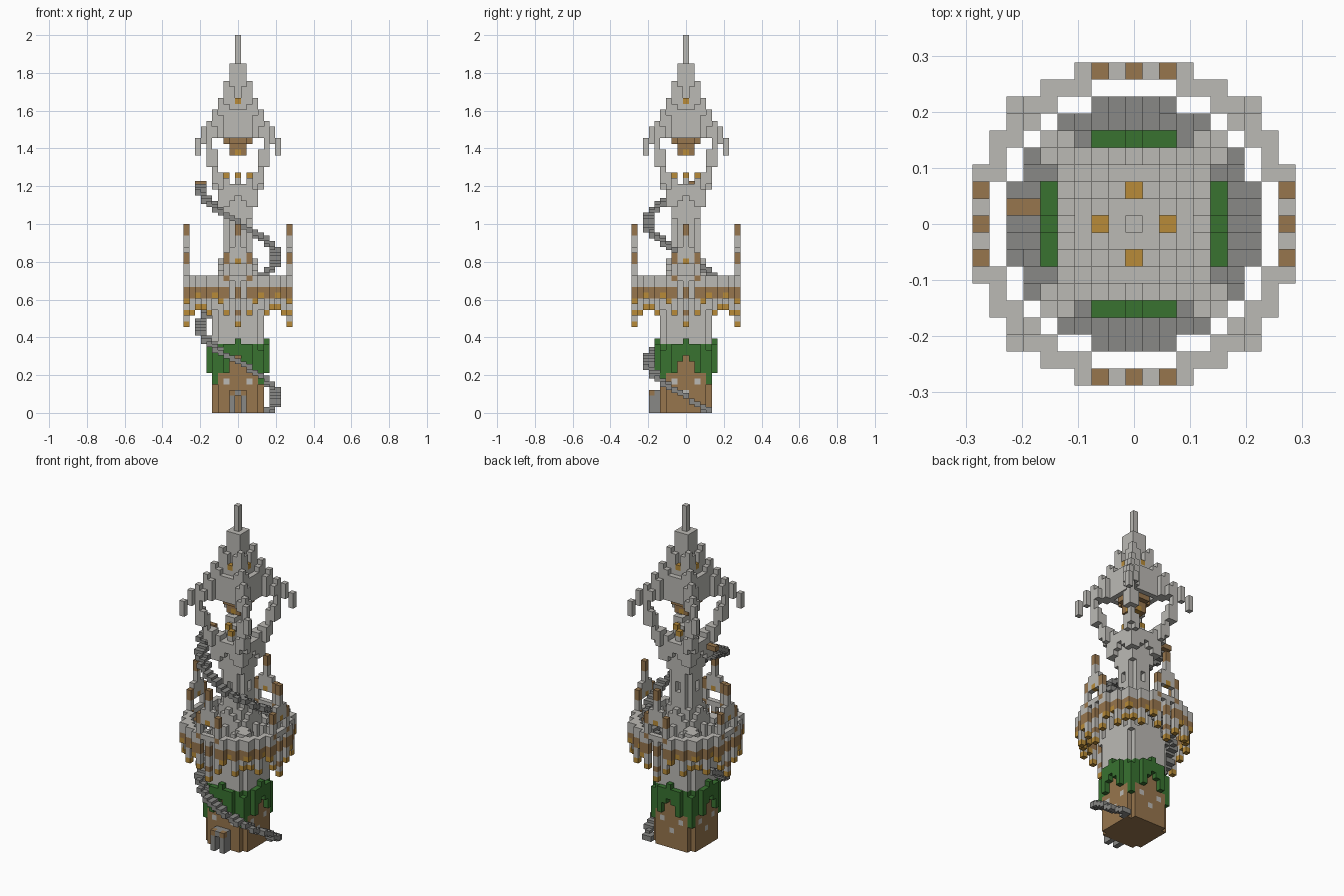
import bpy
import math
from mathutils import Vector

if "Cube" in bpy.data.objects:
    bpy.data.objects.remove(bpy.data.objects["Cube"], do_unlink=True)

U = 2 / 66  # edge length of one block


def material(name, rgb):
    m = bpy.data.materials.new(name)
    m.use_nodes = True
    m.diffuse_color = (*rgb, 1)
    m.node_tree.nodes["Principled BSDF"].inputs["Base Color"].default_value = (*rgb, 1)
    return m


LIGHT, DARK, BROWN, GREEN, GOLD = range(5)
MATS = [material("pale_stone", (0.50, 0.49, 0.46)), material("dark_stone", (0.25, 0.25, 0.24)),
        material("earth_brown", (0.31, 0.18, 0.075)), material("leaf_green", (0.04, 0.17, 0.03)),
        material("lamp_gold", (0.48, 0.26, 0.04))]

cells = {}  # block position -> (part, colour)


def column(part, x, y, z0, z1, colour=LIGHT):
    for z in range(z0, z1):
        cells[x, y, z] = (part, colour)


def around(a, b):
    """All positions whose larger and smaller offsets from the axis are a and b."""
    return {p for sx in (1, -1) for sy in (1, -1)
            for p in ((sx * a, sy * b), (sx * b, sy * a))}


def ring_column(part, a, b, z0, z1, colour=LIGHT):
    for x, y in around(a, b):
        column(part, x, y, z0, z1, colour)


# Rocky foot and lower shaft, with clipped corners
for a in range(5):
    for b in range(a + 1):
        if a + b < 8:
            ring_column("rock_base", a, b, 0, 10, BROWN)
            ring_column("lower_shaft", a, b, 10, 18)
ring_column("rock_base", 4, 2, 5, 6, LIGHT)
ring_column("rock_base", 4, 0, 3, 4, LIGHT)

# Hanging ivy
for b, bottom, top in ((0, 10, 13), (1, 9, 12), (2, 7, 11)):
    ring_column("ivy", 5, b, bottom, top, GREEN)
ring_column("ivy", 4, 3, 7, 12, GREEN)
ring_column("ivy", 4, 4, 5, 11, GREEN)
ring_column("ivy", 5, 2, 11, 12, GREEN)

# Porch at the front
for x in (-1, 1):
    for y in (-5, -6):
        column("porch", x, y, 0, 3, DARK)
for x in (-1, 0, 1):
    column("porch", x, -5, 3, 4, DARK)
    column("porch", x, -6, 3, 4, BROWN if x else DARK)

# Shaft with stepped buttresses and slit windows
for a in range(3):
    for b in range(a + 1):
        ring_column("upper_shaft", a, b, 18, 27 if a + b == 4 else 38)
for a, b, top in ((3, 0, 27), (3, 1, 26), (3, 2, 25), (3, 3, 22),
                  (4, 0, 24), (4, 1, 20), (4, 2, 23), (4, 3, 19)):
    ring_column("buttress", a, b, 18, top)
for x, y in around(2, 0):
    for z in (30, 31):
        del cells[x, y, z]

# Flared capital carrying the lookout floor
for a, b, z0, z1 in ((2, 2, 34, 41), (3, 0, 38, 40), (3, 1, 37, 40), (3, 2, 36, 41),
                     (3, 3, 36, 42), (4, 3, 39, 42), (4, 4, 40, 45), (5, 4, 43, 46),
                     (5, 5, 43, 48)):
    ring_column("capital_arm", a, b, z0, z1)
for x in range(-2, 3):
    for y in range(-2, 3):
        column("lookout_floor", x, y, 38, 40)
ring_column("floor_lamp", 2, 0, 41, 42, GOLD)
ring_column("floor_lamp", 2, 0, 40, 41, LIGHT)

# Roof: four diagonal ridges with drooping tips and recessed panels between
ROOF_TOP = [66, 61, 58, 55, 53, 51, 50, 48]
for a, top in enumerate(ROOF_TOP):
    for b in range(a + 1):
        if a - b <= (1 if a < 6 else 0):
            height = top if a == b or a == 1 else top - 1
            bottom = 48 if a < 6 else top - 3
            ring_column("roof_ridge", a, b, max(bottom, height - 9), height)
        elif a <= 3:
            ring_column("roof_panel", a, b, 48 if a > 2 else 49, ROOF_TOP[a + 1])
ring_column("roof_lamp", 2, 0, 54, 55, GOLD)

# Lantern under the roof
for a, b in ((0, 0), (1, 0), (1, 1)):
    ring_column("lantern", a, b, 46 if a == b == 0 else 45, 50, BROWN)
ring_column("lantern", 2, 0, 47, 48, BROWN)
ring_column("lantern", 2, 1, 47, 48, BROWN)
ring_column("lantern", 1, 0, 45, 46, GOLD)

# Gallery ring, spokes and brackets
gallery = [(9, b) for b in range(4)] + [(8, 3), (8, 4), (8, 5), (7, 5), (7, 6), (6, 6), (7, 7)]
for a, b in gallery:
    ring_column("gallery", a, b, 23, 24)
for a in (3, 4, 5):
    ring_column("spoke", a, a, 23, 24)
    ring_column("spoke", a, a - 1, 23, 24)
ring_column("bracket", 5, 5, 20, 23)
ring_column("bracket", 4, 4, 18, 22)

# Banded pendants with lamp tips
for a, b, bottom in ((9, 0, 15), (9, 2, 17), (9, 3, 19), (8, 5, 17), (8, 4, 20),
                     (7, 6, 18), (7, 7, 20), (6, 6, 21)):
    for z in range(bottom, 23):
        band = GOLD if z == bottom else (BROWN if z in (17, 20, 21) else LIGHT)
        ring_column("pendant", a, b, z, z + 1, band)

# Spires on the four sides of the gallery
ring_column("gallery_spire", 9, 0, 27, 31)
ring_column("gallery_spire", 9, 0, 31, 33, BROWN)
ring_column("gallery_spire", 9, 0, 26, 27, GOLD)
ring_column("gallery_spire", 9, 1, 26, 29)
ring_column("gallery_spire", 9, 2, 24, 26)
ring_column("gallery_spire", 9, 2, 26, 28, BROWN)
ring_column("gallery_spire", 9, 2, 23, 24, BROWN)


def add_mesh(name, verts, faces, colours):
    mesh = bpy.data.meshes.new(name)
    mesh.from_pydata(verts, [], faces)
    for m in MATS:
        mesh.materials.append(m)
    for poly, colour in zip(mesh.polygons, colours):
        poly.material_index = colour
    obj = bpy.data.objects.new(name, mesh)
    bpy.context.collection.objects.link(obj)


def block_faces(centre, size, skip=lambda d: False):
    """Quads of a block, leaving out the directions that skip accepts."""
    quads = []
    for axis in range(3):
        for s in (1, -1):
            n = Vector([s * (i == axis) for i in range(3)])
            if skip(n):
                continue
            t = Vector([i == (axis + 1) % 3 for i in range(3)])
            w = n.cross(t)
            quads.append([(Vector(centre) + (n + t * p + w * q) * size / 2) * U
                          for p, q in ((-1, -1), (1, -1), (1, 1), (-1, 1))])
    return quads


# Turn the blocks into one mesh per part, keeping only exposed faces
parts = {}
for (x, y, z), (part, colour) in cells.items():
    def hidden(d):
        return (x + int(d.x), y + int(d.y), z + int(d.z)) in cells
    for quad in block_faces((x, y, z + 0.5), 1, hidden):
        parts.setdefault(part, []).append((quad, colour))

# Spiral stair climbing clockwise, ending in a wooden landing
for x in range(-7, 8):
    for y in range(-7, 8):
        if not 5.6 < math.hypot(x, y) < 7.45:
            continue
        quarter = -math.degrees(math.atan2(y, x)) / 90
        for turn in range(-1, 3):
            q = quarter + 4 * turn
            if -0.45 <= q <= 6.12:
                top = max(1, round(2 * (3.3 + 6.1 * q)) / 2)
                colour = BROWN if q > 6.05 else DARK
                for quad in block_faces((x, y, top - 0.5), 1):
                    parts.setdefault("spiral_stair", []).append((quad, colour))

for name, quads in parts.items():
    verts = [v for quad, _ in quads for v in quad]
    faces = [tuple(range(4 * i, 4 * i + 4)) for i in range(len(quads))]
    add_mesh(name, verts, faces, [c for _, c in quads])
